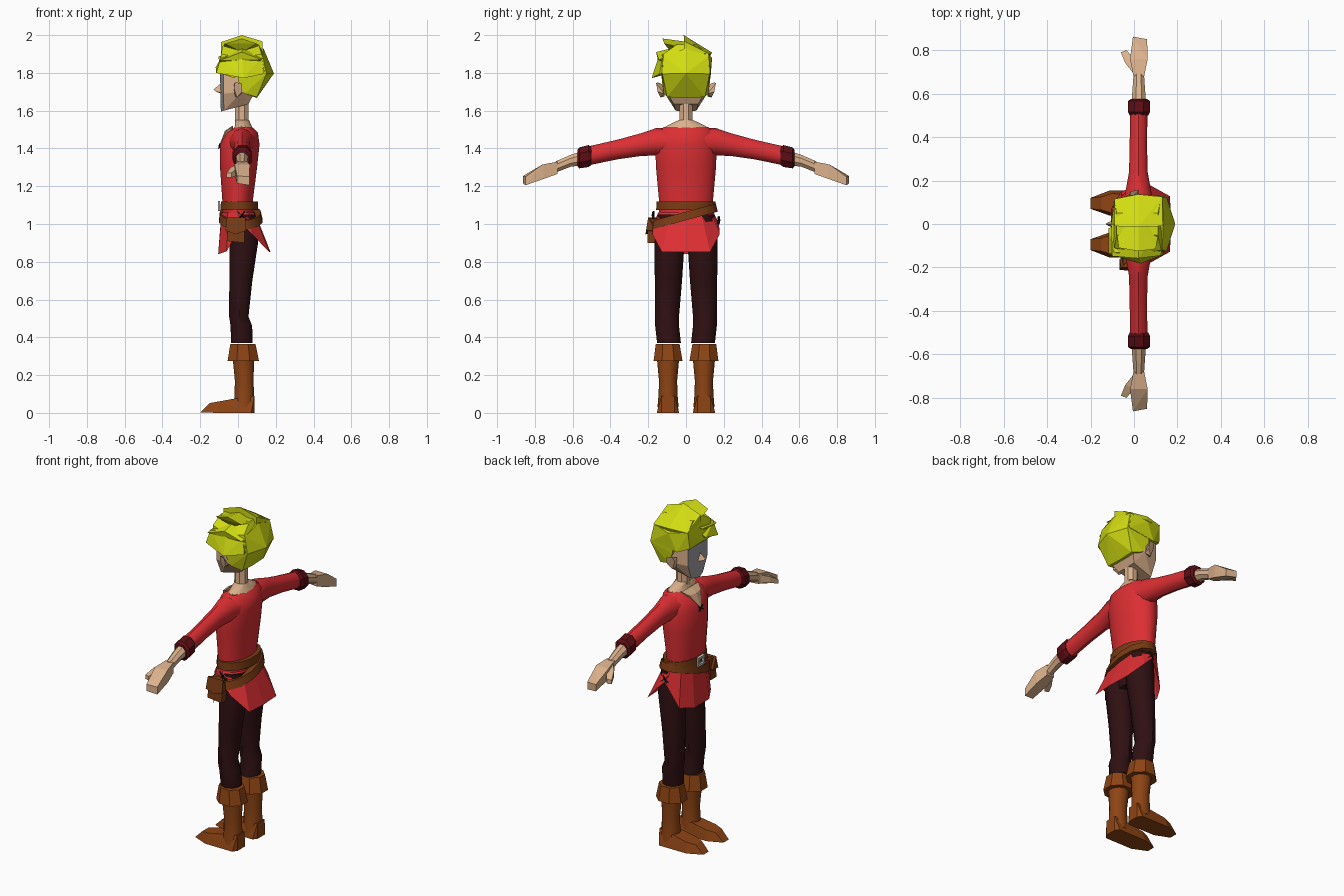
import bpy, bmesh, math
from mathutils import Vector


def material(name, r, g, b):
    m = bpy.data.materials.new(name)
    m.diffuse_color = (r, g, b, 1)
    return m


RED = material("shirt red", 0.72, 0.028, 0.033)
WINE = material("cuff dark red", 0.11, 0.004, 0.007)
SKIN = material("skin", 0.71, 0.44, 0.26)
HAIR = material("hair yellow", 0.64, 0.72, 0.006)
PANTS = material("trousers dark", 0.028, 0.005, 0.006)
BOOT = material("boot brown", 0.27, 0.058, 0.007)
BELT = material("belt brown", 0.19, 0.043, 0.007)
GREY = material("face grey", 0.36, 0.36, 0.38)
STEEL = material("buckle grey", 0.55, 0.55, 0.55)
BLACK = material("lace black", 0.005, 0.005, 0.005)


def finish(name, bm, mat, mirror=False, smooth=False):
    bmesh.ops.recalc_face_normals(bm, faces=bm.faces[:])
    me = bpy.data.meshes.new(name)
    bm.to_mesh(me)
    bm.free()
    me.materials.append(mat)
    ob = bpy.data.objects.new(name, me)
    bpy.context.collection.objects.link(ob)
    if smooth:
        me.shade_smooth()
        me.set_sharp_from_angle(angle=math.radians(40))
    if mirror:
        mod = ob.modifiers.new("mirror", 'MIRROR')
        mod.use_axis = (False, True, False)
    return ob


def loft(name, rings, mat, n=10, axis='z', mirror=False, smooth=True, tilt=0.0):
    """rings: (cx, cy, cz, rx, r2); r2 is along y for axis z, along z for axis y"""
    bm = bmesh.new()
    loops = []
    for cx, cy, cz, rx, r2 in rings:
        loop = []
        for i in range(n):
            a = 2 * math.pi * (i + 0.5) / n
            p = Vector((cx + rx * math.cos(a), cy, cz))
            if axis == 'z':
                p.y += r2 * math.sin(a)
            else:
                p.z += r2 * math.sin(a)
            p.z += tilt * p.y
            loop.append(bm.verts.new(p))
        loops.append(loop)
    for a, b in zip(loops, loops[1:]):
        for i in range(n):
            j = (i + 1) % n
            bm.faces.new((a[i], a[j], b[j], b[i]))
    bm.faces.new(loops[0])
    bm.faces.new(loops[-1])
    return finish(name, bm, mat, mirror, smooth)


def hull(name, pts, mat, mirror=False, both=False):
    """convex block; both=True also adds the points reflected in y"""
    bm = bmesh.new()
    if both:
        pts = pts + [(x, -y, z) for x, y, z in pts if y]
    for p in pts:
        bm.verts.new(p)
    out = bmesh.ops.convex_hull(bm, input=bm.verts[:])
    junk = {v for v in out["geom_interior"] + out["geom_unused"] if isinstance(v, bmesh.types.BMVert)}
    bmesh.ops.delete(bm, geom=list(junk), context='VERTS')
    bmesh.ops.dissolve_limit(bm, angle_limit=0.02, verts=bm.verts[:], edges=bm.edges[:])
    return finish(name, bm, mat, mirror)


def block(name, x0, x1, y0, y1, z0, z1, mat):
    return hull(name, [(x, y, z) for x in (x0, x1) for y in (y0, y1) for z in (z0, z1)], mat)


# --- legs and boots
loft("trouser_leg", [(.02, .09, .37, .06, .063), (.018, .1, .46, .06, .063), (.004, .1, .51, .054, .063),
                     (.015, .093, .7, .064, .072), (.03, .088, .9, .08, .08), (.02, .08, 1.05, .075, .07)],
     PANTS, 10, mirror=True)
loft("hips", [(.025, 0, .88, .06, .09), (.01, 0, .96, .08, .14), (0, 0, 1.06, .08, .13)], PANTS, 12)
loft("boot_cuff", [(.028, .095, .275, .09, .083), (.026, .097, .365, .072, .068)], BOOT, 8, mirror=True)
loft("boot_shaft", [(.033, .095, .03, .055, .056), (.033, .095, .1, .054, .05), (.033, .095, .17, .052, .048),
                    (.028, .095, .3, .06, .06)], BOOT, 10, mirror=True)
hull("foot", [(.088, .06, 0), (.088, .13, 0), (.07, .037, 0), (.07, .155, 0), (.086, .06, .09), (.086, .13, .09),
              (-.02, .05, .075), (-.02, .135, .075), (-.11, .038, 0), (-.11, .155, 0), (-.1, .05, .06),
              (-.1, .14, .06), (-.15, .065, .052), (-.15, .125, .052), (-.2, .07, .003), (-.2, .12, .003)],
     BOOT, mirror=True)

# --- shirt body
loft("shirt_body", [(0, 0, 1.04, .083, .145), (-.002, 0, 1.13, .083, .146), (.003, 0, 1.3, .1, .162),
                    (.01, 0, 1.42, .106, .166), (.022, 0, 1.485, .085, .15), (.03, 0, 1.513, .045, .12)], RED, 16)

# --- shirt skirt with slits at the sides
top = [(-.088, 0), (-.085, .06), (-.055, .125), (.0, .147), (.05, .13), (.085, .08), (.09, 0)]
hem = [(-.105, 0, .84), (-.105, .07, .84), (-.06, .15, .855), (.02, .175, 1.0), (.075, .178, .945),
       (.165, .128, .852), (.172, 0, .852)]
bm = bmesh.new()
up = [bm.verts.new((x, y, 1.06)) for x, y in top]
low = [bm.verts.new(p) for p in hem]
for i in range(6):
    bm.faces.new((up[i], up[i + 1], low[i + 1], low[i]))
finish("shirt_skirt", bm, RED, mirror=True)

# --- arms
loft("sleeve", [(.02, .09, 1.435, .075, .072), (.02, .16, 1.435, .06, .072), (.02, .24, 1.42, .045, .06),
                (.02, .36, 1.395, .042, .052), (.022, .53, 1.358, .042, .05)], RED, 10, 'y', True)
loft("sleeve_cuff", [(.023, .5, 1.36, .046, .05), (.023, .515, 1.36, .055, .063), (.023, .565, 1.35, .054, .06),
                     (.023, .575, 1.348, .042, .046)], WINE, 8, 'y', True, smooth=False)
loft("forearm", [(.022, .54, 1.35, .038, .042), (.022, .61, 1.335, .032, .034), (.022, .69, 1.302, .026, .032)],
     SKIN, 8, 'y', True)
hull("hand", [(-.003, .68, 1.33), (.047, .68, 1.33), (-.003, .68, 1.27), (.047, .68, 1.265), (-.018, .76, 1.315),
              (.063, .76, 1.315), (-.015, .75, 1.25), (.06, .75, 1.24), (-.005, .862, 1.255), (.06, .85, 1.25),
              (-.005, .862, 1.215), (.06, .85, 1.205)], SKIN, mirror=True)
hull("thumb", [(0, .69, 1.32), (0, .69, 1.275), (-.04, .74, 1.3), (-.04, .74, 1.262), (0, .76, 1.3), (0, .76, 1.26),
               (-.06, .79, 1.27), (-.06, .79, 1.245), (-.035, .8, 1.27), (-.035, .8, 1.245)], SKIN, mirror=True)

# --- neck and open collar
loft("neck", [(.022, 0, 1.49, .042, .042), (.02, 0, 1.56, .038, .036), (.02, 0, 1.68, .038, .036)], SKIN, 8)
loft("collar_skin", [(.028, 0, 1.5, .058, .118), (.028, 0, 1.518, .046, .11), (.022, 0, 1.55, .038, .04)], SKIN, 12)
hull("collar_opening", [(-.101, 0, 1.41), (-.07, 0, 1.492), (-.06, .055, 1.495), (-.025, .08, 1.517),
                        (-.03, 0, 1.52), (-.03, 0, 1.46)], SKIN, both=True)
for s in (-1, 1):
    hull("collar_lace", [(-.106, -.018 * s, 1.395), (-.1, -.024 * s, 1.4), (-.1, .018 * s, 1.43),
                         (-.1, .024 * s, 1.425), (-.09, 0, 1.41)], BLACK)

# --- belts, buckle, pouch and side laces
loft("waist_belt", [(.007, 0, 1.073, .103, .158), (.007, 0, 1.12, .1, .155)], BELT, 14)
loft("slanted_belt", [(.015, -.01, 1.02, .118, .178), (.012, -.01, 1.065, .11, .168)], BELT, 14, tilt=.27)
for z in (1.075, 1.117):
    block("buckle_bar", -.106, -.094, -.03, .03, z - .006, z + .006, STEEL)
for y in (-.025, .025):
    block("buckle_side", -.106, -.094, y - .006, y + .006, 1.075, 1.117, STEEL)
hull("pouch", [(-.06, -.205, .91), (.035, -.205, .9), (-.05, -.2, 1.03), (.035, -.2, 1.03), (-.06, -.15, .91),
               (.035, -.15, .9), (-.05, -.15, 1.03), (.035, -.15, 1.03)], BELT)
hull("pouch_flap", [(-.066, -.212, .965), (.042, -.212, .965), (-.012, -.214, .945), (-.06, -.2, 1.035),
                    (.04, -.2, 1.035), (-.066, -.16, .965), (.042, -.16, .965), (0, -.15, 1.035)], BELT)
for y, z in ((-.172, 1.047), (.172, 1.02)):
    for s in (-1, 1):
        hull("side_lace", [(.02 - .02 * s, y - .006, z - .02), (.027 - .02 * s, y + .006, z - .022),
                           (.02 + .02 * s, y - .006, z + .02), (.013 + .02 * s, y + .006, z + .022),
                           (.02, y * 1.06, z)], BLACK)

# --- head with grey front, nose and ears
head = hull("head", [(-.096, 0, 1.85), (-.091, 0, 1.595), (-.078, .095, 1.85), (-.078, .093, 1.69),
                     (-.074, .055, 1.6), (.055, .065, 1.635), (.02, .118, 1.7), (.02, .12, 1.85), (.09, .1, 1.7),
                     (.1, .09, 1.85)], SKIN, both=True)
head.data.materials.append(GREY)
for f in head.data.polygons:
    if f.normal.x < -0.9:
        f.material_index = 1
hull("nose", [(-.09, 0, 1.745), (-.085, .018, 1.695), (-.13, 0, 1.712), (-.12, .008, 1.703), (-.09, 0, 1.69)],
     SKIN, both=True)
hull("ear", [(-.022, .115, 1.735), (-.015, .115, 1.675), (.018, .115, 1.69), (-.015, .15, 1.75), (.02, .158, 1.745),
             (.022, .15, 1.7), (-.005, .135, 1.67), (-.022, .14, 1.72)], SKIN, mirror=True)

# --- hair: cap and swept tiers
hull("hair_back", [(.02, .128, 1.8), (.0, .128, 1.76), (.035, .118, 1.69), (.1, .1, 1.672), (.1, 0, 1.668),
                   (.15, .125, 1.795), (.19, 0, 1.797), (.13, .12, 1.89), (.135, 0, 1.93), (0, .132, 1.88)],
     HAIR, both=True)
hull("hair_cap", [(-.105, 0, 1.81), (-.095, .1, 1.8), (-.03, .13, 1.775), (.14, .128, 1.8), (.18, 0, 1.81),
                  (-.09, .11, 1.9), (.125, .12, 1.9), (.02, .138, 1.88), (-.08, .05, 1.945), (.11, .05, 1.95)],
     HAIR, both=True)
hull("hair_top", [(.02, -.012, 2.0), (-.09, -.01, 1.963), (.13, -.01, 1.967), (-.09, .115, 1.9), (.13, .125, 1.9),
                  (.02, .137, 1.908), (-.09, -.01, 1.91), (.13, -.01, 1.91), (.02, .12, 1.87)], HAIR)
hull("hair_tuft_upper", [(.02, -.125, 1.982), (-.07, -.11, 1.955), (.1, -.115, 1.955), (-.085, 0, 1.93),
                         (.12, 0, 1.93), (.02, -.08, 1.91), (.02, 0, 1.965)], HAIR)
hull("hair_tuft_middle", [(.02, -.158, 1.91), (-.1, -.148, 1.865), (.125, -.145, 1.87), (-.105, 0, 1.885),
                          (.02, 0, 1.95), (.13, 0, 1.92), (-.08, -.1, 1.84), (.1, -.1, 1.85)], HAIR)
hull("hair_tuft_lower", [(.03, -.182, 1.772), (-.116, -.14, 1.8), (.14, -.14, 1.795), (-.09, -.13, 1.88),
                         (.02, -.14, 1.9), (.12, -.125, 1.88), (-.118, -.02, 1.83), (-.07, 0, 1.87),
                         (.02, -.1, 1.8), (.12, -.08, 1.8)], HAIR)
